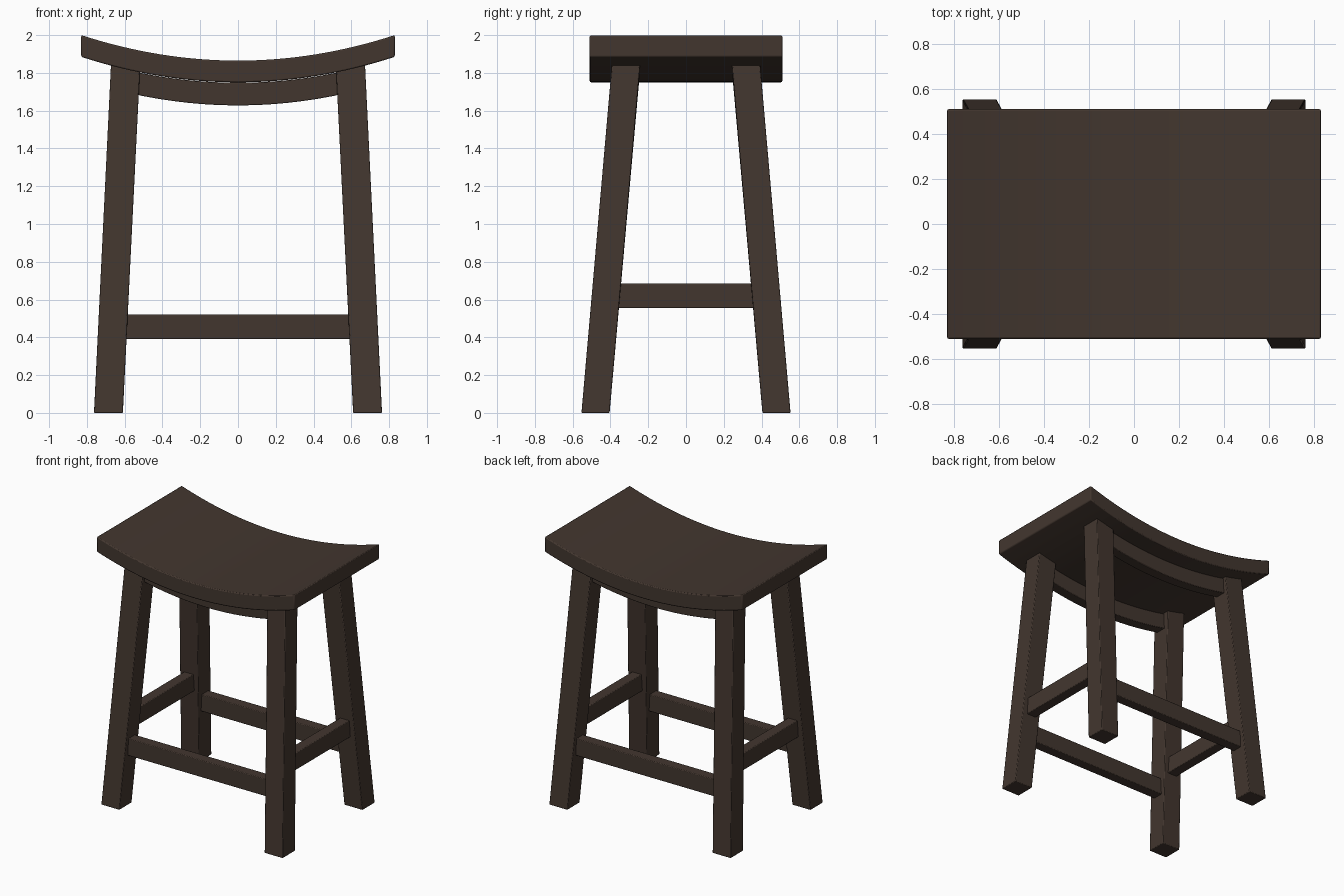
import bpy, bmesh

if "Cube" in bpy.data.objects:
    bpy.data.objects.remove(bpy.data.objects["Cube"])

wood = bpy.data.materials.new("dark brown wood")
wood.diffuse_color = (0.055, 0.037, 0.028, 1)
wood.use_nodes = True
wood.node_tree.nodes["Principled BSDF"].inputs["Base Color"].default_value = wood.diffuse_color


def sag(x):
    """Height of the saddle curve above its lowest point."""
    return 0.135 * (x / 0.83) ** 2


def finish(name, bm, bevel):
    bmesh.ops.recalc_face_normals(bm, faces=bm.faces)
    mesh = bpy.data.meshes.new(name)
    bm.to_mesh(mesh)
    bm.free()
    mesh.materials.append(wood)
    ob = bpy.data.objects.new(name, mesh)
    bpy.context.collection.objects.link(ob)
    mod = ob.modifiers.new("soft edges", 'BEVEL')
    mod.width = bevel
    mod.segments = 2
    mod.limit_method = 'ANGLE'
    bpy.context.view_layer.objects.active = ob
    ob.select_set(True)
    bpy.ops.object.shade_smooth_by_angle()
    ob.select_set(False)
    return ob


def curved_slab(name, half_x, y0, y1, low, high, steps, bevel):
    """Slab whose top and bottom follow the saddle curve."""
    bm = bmesh.new()
    rings = []
    for i in range(steps + 1):
        x = half_x * (2 * i / steps - 1)
        rings.append([bm.verts.new((x, y, z + sag(x)))
                      for y, z in ((y0, low), (y1, low), (y1, high), (y0, high))])
    for a, b in zip(rings, rings[1:]):
        for k in range(4):
            n = (k + 1) % 4
            bm.faces.new((a[k], a[n], b[n], b[k]))
    bm.faces.new(rings[0])
    bm.faces.new(rings[-1])
    return finish(name, bm, bevel)


def leg(name, sx, sy):
    """Square leg splayed outwards, its top cut to the seat's underside."""
    bm = bmesh.new()
    bmesh.ops.create_cube(bm, size=1)
    for v in bm.verts:
        top = v.co.z > 0
        cx, cy = (0.596, 0.318) if top else (0.686, 0.479)
        x, y = cx + v.co.x * 0.153, cy + v.co.y * 0.149
        v.co = (sx * x, sy * y, 1.755 + sag(x) if top else 0)
    finish(name, bm, 0.005)


def box(name, center, size):
    bm = bmesh.new()
    bmesh.ops.create_cube(bm, size=1)
    for v in bm.verts:
        v.co = [c + s * k for c, s, k in zip(center, size, v.co)]
    finish(name, bm, 0.005)


# Saddle seat
curved_slab("seat", 0.83, -0.51, 0.51, 1.75, 1.865, 32, 0.007)

for end, sy in (("front", -1), ("back", 1)):
    # Curved apron under the seat and low long stretcher
    y = sorted((sy * 0.29, sy * 0.37))
    curved_slab(end + "_apron", 0.54, y[0], y[1], 1.628, 1.748, 24, 0.004)
    box(end + "_stretcher", (0, sy * 0.44, 0.456), (1.21, 0.08, 0.13))
    for side, sx in (("left", -1), ("right", 1)):
        leg(f"{end}_{side}_leg", sx, sy)

# Higher short side stretchers
for side, sx in (("left", -1), ("right", 1)):
    box(side + "_stretcher", (sx * 0.655, 0, 0.62), (0.08, 0.75, 0.13))
